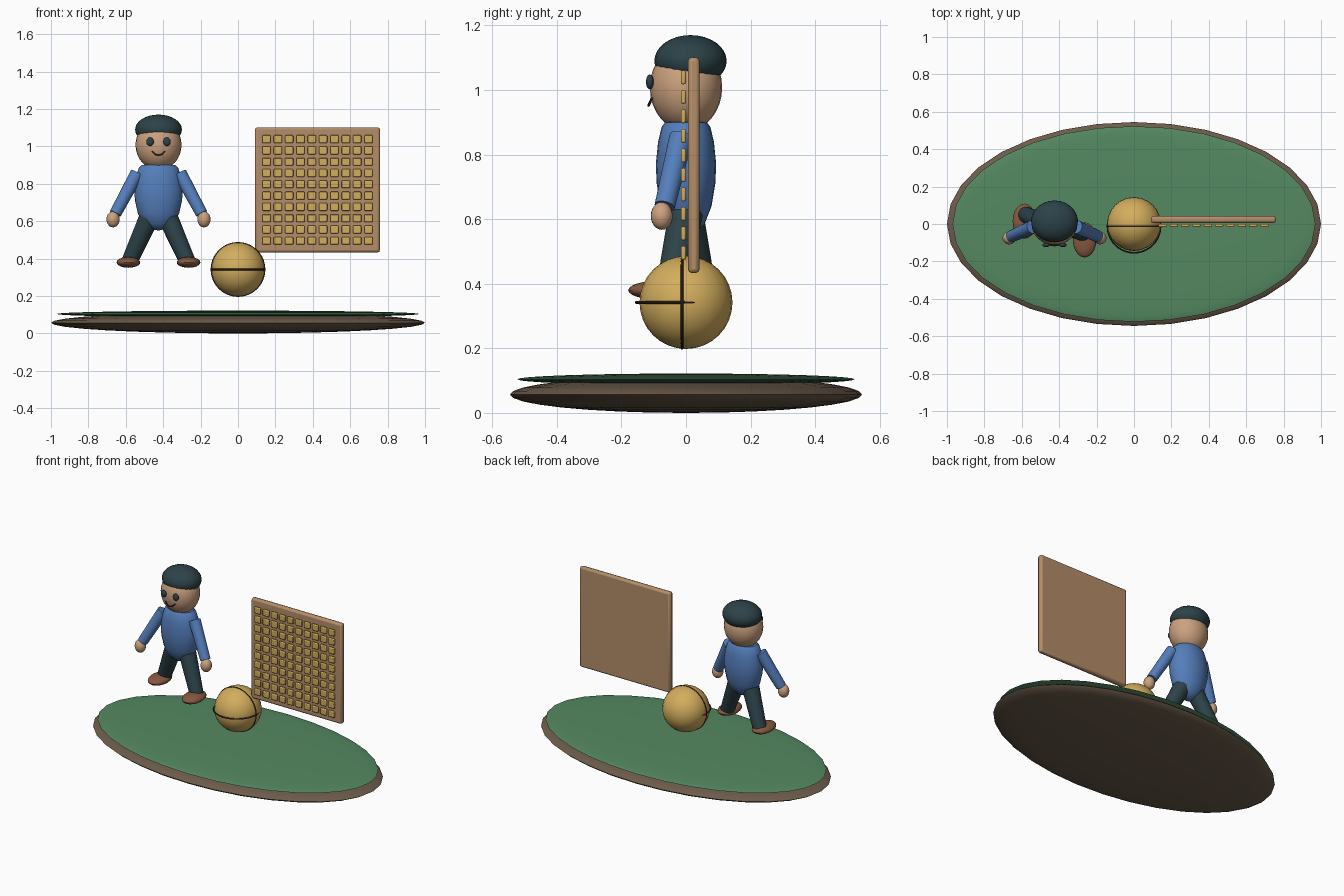
import bpy, math
from mathutils import Vector

if "Cube" in bpy.data.objects:
    bpy.data.objects.remove(bpy.data.objects["Cube"])

COLOURS = {
    "earth": (0.15, 0.105, 0.07), "grass": (0.09, 0.25, 0.12), "gold": (0.65, 0.42, 0.11),
    "wood": (0.46, 0.27, 0.14), "skin": (0.60, 0.36, 0.21), "cloth_blue": (0.09, 0.21, 0.50),
    "dark": (0.025, 0.055, 0.065), "shoe": (0.24, 0.10, 0.05), "line": (0.05, 0.03, 0.02),
}
MATS = {}
for key, rgb in COLOURS.items():
    MATS[key] = bpy.data.materials.new(key)
    MATS[key].diffuse_color = (*rgb, 1)


def finish(name, mat, smooth=True):
    ob = bpy.context.object
    ob.name = name
    ob.data.materials.append(MATS[mat])
    if smooth:
        bpy.ops.object.shade_smooth_by_angle(angle=math.radians(40))
    return ob


def ball(name, mat, loc, radii, seg=24, rings=16):
    bpy.ops.mesh.primitive_uv_sphere_add(segments=seg, ring_count=rings, location=loc)
    bpy.context.object.scale = radii
    bpy.ops.object.transform_apply(location=False, rotation=False)
    return finish(name, mat)


def limb(name, mat, a, b, ra, rb):
    a, b = Vector(a), Vector(b)
    d = b - a
    bpy.ops.mesh.primitive_cone_add(vertices=20, radius1=ra, radius2=rb, depth=d.length,
                                    location=(a + b) / 2,
                                    rotation=d.to_track_quat('Z', 'Y').to_euler())
    return finish(name, mat)


def block(name, mat, loc, size, bevel):
    bpy.ops.mesh.primitive_cube_add(size=1, location=loc)
    ob = bpy.context.object
    ob.scale = size
    bpy.ops.object.transform_apply(location=False, rotation=False)
    mod = ob.modifiers.new("bevel", 'BEVEL')
    mod.width, mod.segments = bevel, 2
    return finish(name, mat)


def ring(name, loc, rot):
    bpy.ops.mesh.primitive_torus_add(location=loc, rotation=rot, major_segments=40,
                                     minor_segments=8, major_radius=0.142, minor_radius=0.0045)
    return finish(name, "line")


# Oval ground pad
ball("ground_base", "earth", (0, 0, 0.057), (1, 0.545, 0.057), 32, 16)
ball("ground_turf", "grass", (0, 0, 0.104), (0.97, 0.523, 0.018), 32, 16)

# Ball with two seams
ball("ball", "gold", (0, 0, 0.342), (0.144, 0.144, 0.144))
ring("ball_seam_vertical", (0, -0.012, 0.342), (math.pi / 2, 0, 0))
ring("ball_seam_horizontal", (0, -0.012, 0.342), (0, 0, 0))

# Board with a ten by ten grid of tiles
block("board", "wood", (0.425, 0.024, 0.767), (0.668, 0.036, 0.668), 0.012)
for i in range(10):
    for j in range(10):
        block("board_tile", "gold", (0.425 + (i - 4.5) * 0.0606, -0.008, 0.767 + (j - 4.5) * 0.0604),
              (0.044, 0.015, 0.042), 0.005)

# Figure: lathed torso
X = -0.425
profile = [(0, 0.55), (0.04, 0.558), (0.08, 0.585), (0.11, 0.64), (0.126, 0.71), (0.13, 0.77),
           (0.12, 0.84), (0.105, 0.885), (0.09, 0.9), (0, 0.903)]
N = 24
verts = [(r * math.cos(math.tau * k / N), 0.72 * r * math.sin(math.tau * k / N), z)
         for r, z in profile[1:-1] for k in range(N)]
rows = len(profile) - 2
faces = [(i * N + k, i * N + (k + 1) % N, (i + 1) * N + (k + 1) % N, (i + 1) * N + k)
         for i in range(rows - 1) for k in range(N)]
verts += [(0, 0, profile[0][1]), (0, 0, profile[-1][1])]
for k in range(N):
    faces.append(((k + 1) % N, k, rows * N))
    faces.append(((rows - 1) * N + k, (rows - 1) * N + (k + 1) % N, rows * N + 1))
me = bpy.data.meshes.new("torso")
me.from_pydata(verts, [], faces)
torso = bpy.data.objects.new("torso", me)
torso.location.x = X
bpy.context.collection.objects.link(torso)
bpy.ops.object.select_all(action='DESELECT')
torso.select_set(True)
bpy.context.view_layer.objects.active = torso
finish("torso", "cloth_blue")

# Head, hair and mouth
ball("head", "skin", (X, 0, 1.008), (0.123, 0.112, 0.135))
ball("hair", "dark", (X, 0.014, 1.09), (0.125, 0.112, 0.08))
cu = bpy.data.curves.new("mouth", 'CURVE')
cu.dimensions, cu.bevel_depth, cu.bevel_resolution, cu.use_fill_caps = '3D', 0.004, 2, True
pts = [(-0.035, -0.106, 0.974), (-0.02, -0.113, 0.958), (0, -0.116, 0.952),
       (0.02, -0.113, 0.958), (0.035, -0.106, 0.974)]
sp = cu.splines.new('POLY')
sp.points.add(len(pts) - 1)
for p, (x, y, z) in zip(sp.points, pts):
    p.co = (X + x, y, z, 1)
mouth = bpy.data.objects.new("mouth", cu)
cu.materials.append(MATS["line"])
bpy.context.collection.objects.link(mouth)

# Paired eyes, arms and striding legs
for s, side in ((-1, "left"), (1, "right")):
    ball("eye_" + side, "dark", (X + s * 0.045, -0.112, 1.025), (0.02, 0.012, 0.023), 16, 10)
    limb("arm_" + side, "cloth_blue", (X + s * 0.115, -0.015, 0.855), (X + s * 0.231, -0.066, 0.64), 0.037, 0.032)
    ball("hand_" + side, "skin", (X + s * 0.243, -0.075, 0.61), (0.035, 0.034, 0.043), 20, 12)
    y = -s * 0.05
    limb("leg_" + side, "dark", (X + s * 0.05, 0, 0.62), (X + s * 0.155, y, 0.385), 0.054, 0.043)
    ball("foot_" + side, "shoe", (X + s * 0.161, y - 0.035, 0.38), (0.063, 0.094, 0.029), 20, 12)

for m in bpy.data.materials:
    if m.users and not m.is_grease_pencil:
        m.use_nodes = True
        m.node_tree.nodes["Principled BSDF"].inputs["Base Color"].default_value = m.diffuse_color
